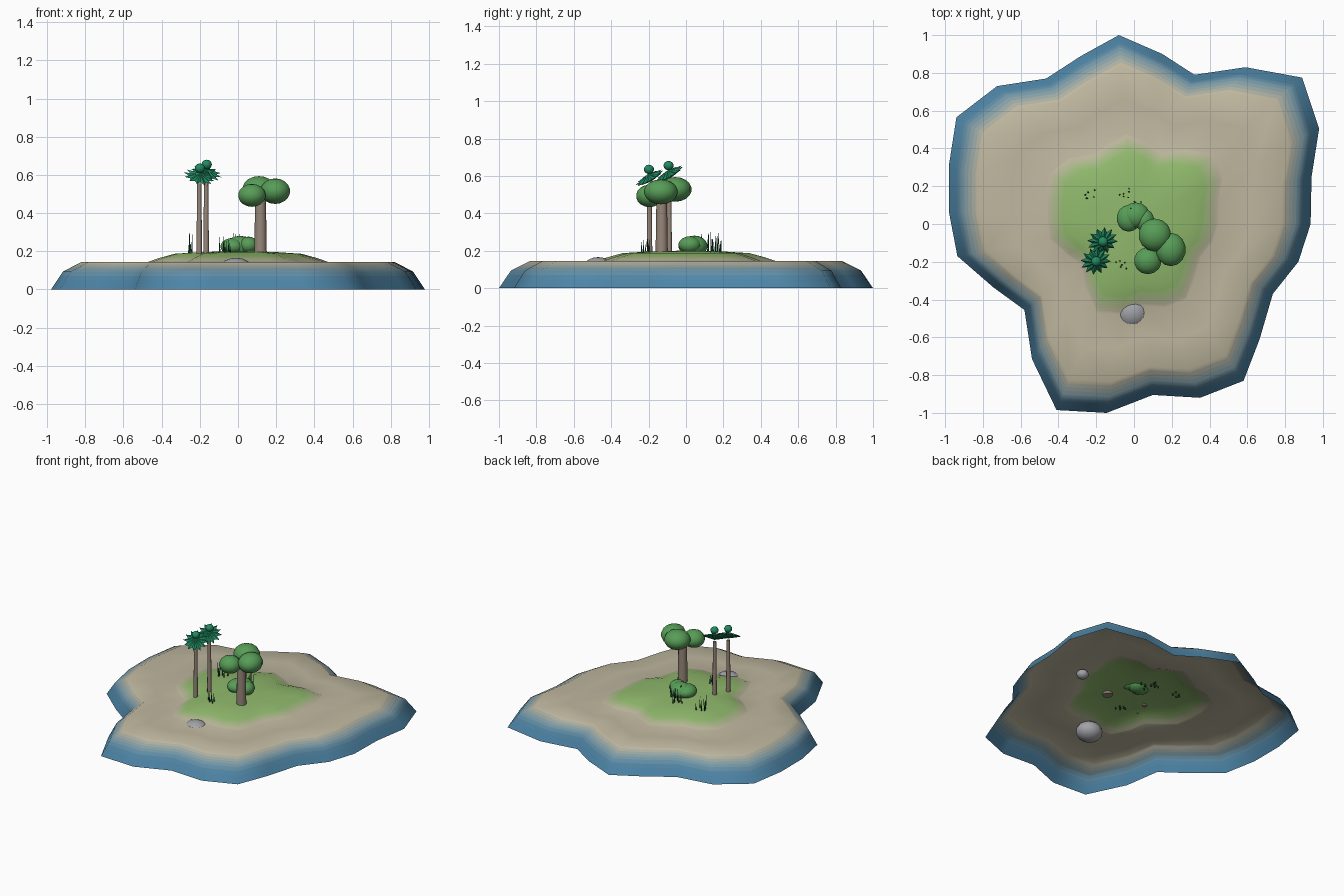
import bpy, bmesh, math, random
from mathutils import Vector, Matrix

if "Cube" in bpy.data.objects:
    bpy.data.objects.remove(bpy.data.objects["Cube"])

random.seed(4)


def mat(name, rgb):
    m = bpy.data.materials.new(name)
    m.diffuse_color = (*[(c / 255) ** 2.2 for c in rgb], 1)
    m.use_nodes = True
    m.node_tree.nodes["Principled BSDF"].inputs["Base Color"].default_value = m.diffuse_color
    return m


def make(name, bm, mats, angle=50):
    me = bpy.data.meshes.new(name)
    bm.to_mesh(me)
    bm.free()
    ob = bpy.data.objects.new(name, me)
    bpy.context.collection.objects.link(ob)
    for m in mats:
        me.materials.append(m)
    bpy.ops.object.select_all(action='DESELECT')
    ob.select_set(True)
    bpy.context.view_layer.objects.active = ob
    bpy.ops.object.shade_smooth_by_angle(angle=math.radians(angle))
    return ob


def blobs(name, items, m, seg=14, rings=9):
    bm = bmesh.new()
    for loc, size in items:
        bmesh.ops.create_uvsphere(bm, u_segments=seg, v_segments=rings, radius=1,
                                  matrix=Matrix.Translation(loc) @ Matrix.Diagonal((*size, 1)))
    return make(name, bm, [m])


def cone(bm, base, top, r1, r2, seg):
    a, b = Vector(base), Vector(top)
    d = b - a
    rot = d.to_track_quat('Z', 'Y').to_matrix().to_4x4()
    bmesh.ops.create_cone(bm, cap_ends=True, segments=seg, radius1=r1, radius2=r2,
                          depth=d.length, matrix=Matrix.Translation((a + b) / 2) @ rot)


def trunk(name, x, y, z0, z1, r1, r2, m):
    bm = bmesh.new()
    cone(bm, (x, y, z0), (x, y, z1), r1, r2, 12)
    return make(name, bm, [m])


SEA, SAND, GREEN = (78, 132, 166), (190, 182, 158), (143, 184, 108)
bark = mat("bark", (150, 133, 120))
leaf = mat("leaf", (88, 155, 88))
palm = mat("palm_leaf", (38, 138, 98))
blade = mat("grass_blade", (32, 82, 50))
stone = mat("stone", (160, 161, 166))

# Island shell, open underneath: one shoreline scaled through a profile
shore = [(-.08, 1), (.15, .9), (.32, .79), (.59, .83), (.89, .775), (.98, .505), (.94, .25),
         (.935, 0), (.87, -.2), (.735, -.37), (.665, -.61), (.58, -.83), (.35, -.92),
         (.1, -.905), (-.145, -1), (-.41, -.985), (-.54, -.715), (-.58, -.455),
         (-.745, -.335), (-.935, -.17), (-.98, .065), (-.98, .31), (-.94, .565),
         (-.725, .73), (-.465, .77), (-.28, .89)]
profile = [(1, 0), (.936, .094), (.835, .145), (.48, .145), (.42, .165), (.34, .187),
           (.2, .196), (.05, .2)]


def height(s):
    for (s0, z0), (s1, z1) in zip(profile, profile[1:]):
        if s >= s1:
            return z0 + (z1 - z0) * (s0 - s) / (s0 - s1)
    return .2


def ground_colour(s):
    def mix(a, b, t):
        t = min(max(t, 0), 1)
        return tuple(p + (q - p) * t for p, q in zip(a, b))
    return mix(SEA, SAND, (.965 - s) / .12) if s > .6 else mix(SAND, GREEN, (.47 - s) / .09)


scales = [1, .968, .952, .936, .916, .896, .876, .856, .835, .66, .48, .465, .45, .435,
          .42, .405, .39, .34, .2, .05]
bm = bmesh.new()
loops = [[bm.verts.new((x * s, y * s, height(s))) for x, y in shore] for s in scales]
n = len(shore)
mats = []
for k, (lo, hi) in enumerate(zip(loops, loops[1:])):
    mats.append(mat("ground_%d" % k, ground_colour((scales[k] + scales[k + 1]) / 2)))
    for i in range(n):
        j = (i + 1) % n
        f = bm.faces.new((lo[i], hi[i], hi[j], lo[j]))
        f.material_index = k
f = bm.faces.new(loops[-1])
f.material_index = len(mats) - 1
bm.normal_update()
for f in bm.faces:
    if f.normal.z < 0:
        f.normal_flip()
make("island", bm, mats, 60)

# Broad tree and bush
trunk("tree_trunk", .118, -.13, .18, .49, .033, .028, bark)
blobs("tree_crown", [((.11, -.058, .528), (.088, .088, .066)),
                     ((.195, -.135, .515), (.08, .09, .067)),
                     ((.073, -.195, .493), (.074, .072, .06))], leaf)
blobs("bush", [((-.028, .03, .225), (.065, .072, .045)),
               ((.01, .045, .225), (.075, .07, .056)),
               ((.055, .02, .232), (.052, .06, .045))], leaf)

# Two palms, each with a tilted spiky crown and a ball on top
tilt = Vector((.26, -.57, 1)).to_track_quat('Z', 'Y').to_matrix().to_4x4()
for k, (x, y, z) in enumerate([(-.203, -.195, .59), (-.167, -.09, .61)]):
    trunk("palm_trunk_%d" % k, x, y, .185, z - .035, .015, .011, bark)
    bm = bmesh.new()
    place = Matrix.Translation((x, y, z)) @ tilt
    rim = []
    for i in range(24):
        r, a = (.056 if i % 2 else .084), math.tau * i / 24
        rim.append(bm.verts.new(place @ Vector((r * math.cos(a), r * math.sin(a), 0))))
    top = bm.verts.new(place @ Vector((0, 0, .022)))
    low = bm.verts.new(place @ Vector((0, 0, -.022)))
    for i in range(24):
        bm.faces.new((rim[i], rim[(i + 1) % 24], top))
        bm.faces.new((rim[(i + 1) % 24], rim[i], low))
    make("palm_fronds_%d" % k, bm, [palm], 20)
    blobs("palm_bud_%d" % k, [((x + .003, y - .003, z + .045), (.027, .027, .025))], palm, 12, 8)

# Grass tufts
for k, (x, y) in enumerate([(-.23, .16), (-.055, .165), (-.065, -.21), (.01, .09)]):
    bm = bmesh.new()
    for i in range(6):
        bx, by = x + random.uniform(-.033, .033), y + random.uniform(-.03, .03)
        lean = random.uniform(-.008, .008)
        cone(bm, (bx, by, .18), (bx + lean, by + lean, random.uniform(.24, .305)), .005, .0005, 5)
    make("grass_tuft_%d" % k, bm, [blade])

# Rocks sunk into the sand
blobs("rock", [((-.01, -.47, .1), (.09, .085, .066))], stone, 16, 10)
blobs("buried_rock", [((.5, .07, .108), (.042, .04, .032))], stone, 12, 8)
